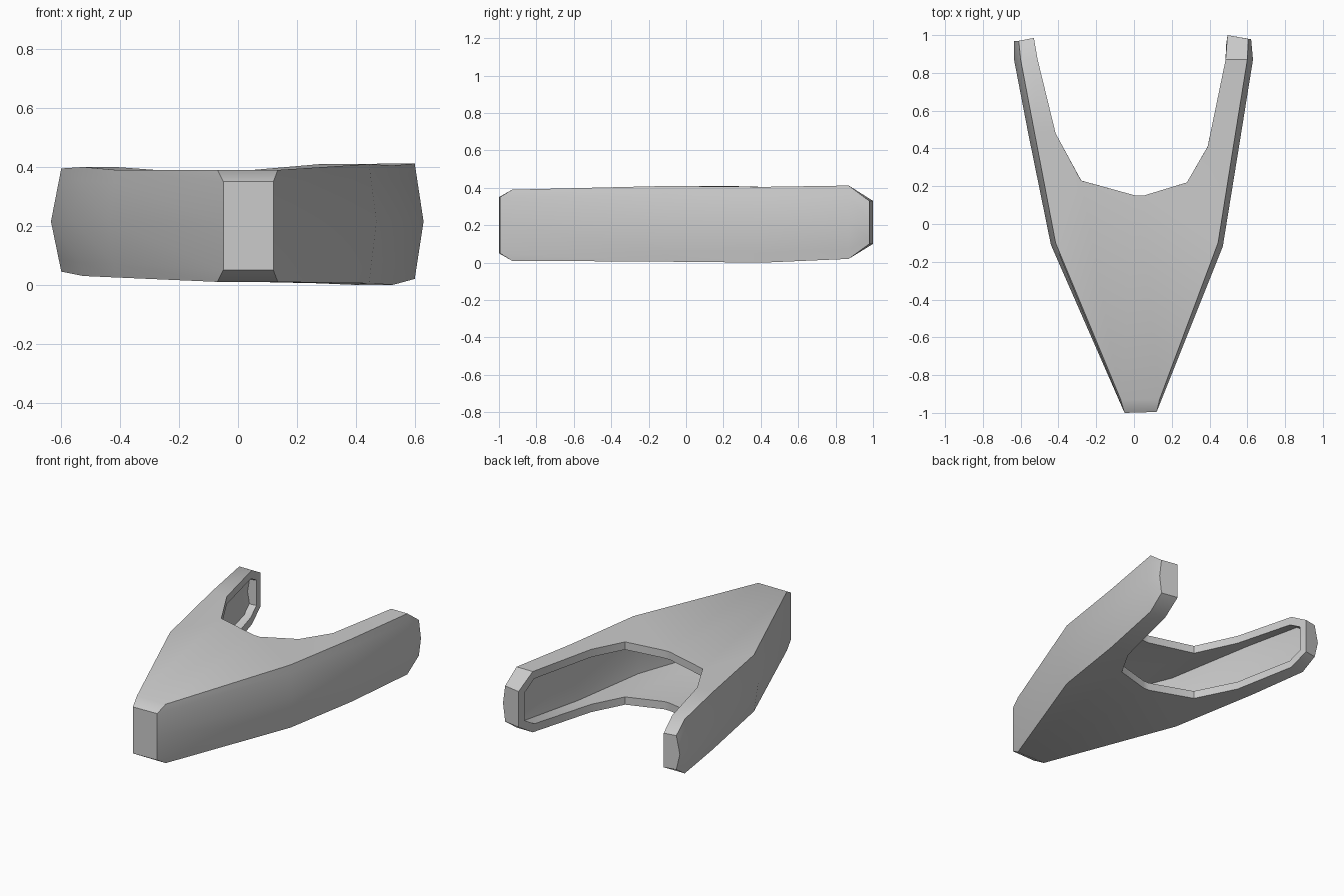
import bpy, bmesh, math
from mathutils import Vector

if "Cube" in bpy.data.objects:
    bpy.data.objects.remove(bpy.data.objects["Cube"])

THICKNESS = 0.05
MID_Z = 0.215

# Stations from the left tip, round the nose, to the right tip:
# inner edge xy, outer edge xy, widest xy, top z, bottom z, is nose
STATIONS = [
    (-.53, .985, -.61, .97, -.635, .97, .33, .11, 0),
    (-.51, .87, -.60, .87, -.635, .87, .395, .045, 0),
    (-.415, .48, -.526, .48, -.560, .48, .40, .03, 0),
    (-.28, .23, -.415, -.10, -.440, -.11, .39, .025, 0),
    (.01, .15, -.07, -.93, -.05, -1.0, .39, .01, 1),
    (.05, .15, .135, -.93, .12, -.995, .39, .01, 1),
    (.28, .22, .445, -.10, .470, -.12, .41, .005, 0),
    (.39, .41, .526, .41, .556, .41, .405, .00, 0),
    (.485, .87, .60, .87, .630, .87, .412, .02, 0),
    (.495, 1.0, .605, .98, .620, .98, .33, .10, 0),
]


def ring(ix, iy, ox, oy, mx, my, zt, zb, nose):
    """Open cross-section: inner top edge, over the outside, inner bottom edge."""
    top, bottom = Vector((ox, oy, zt)), Vector((ox, oy, zb))
    mid = Vector((mx, my, MID_Z))
    if nose:
        upper, lower = Vector((mx, my, zt - .04)), Vector((mx, my, zb + .04))
    else:
        upper, lower = top.lerp(mid, .25), bottom.lerp(mid, .25)
    return [Vector((ix, iy, zt)), top, upper, mid, lower, bottom, Vector((ix, iy, zb))]


# Skin lofted through the stations, open only along the notch
bm = bmesh.new()
rings = [[bm.verts.new(p) for p in ring(*s)] for s in STATIONS]
for a, b in zip(rings, rings[1:]):
    for k in range(len(a) - 1):
        bm.faces.new((a[k], a[k + 1], b[k + 1], b[k]))

# Arm tip ends
bm.faces.new(list(reversed(rings[0])))
bm.faces.new(rings[-1])

mesh = bpy.data.meshes.new("forked_shell")
bm.to_mesh(mesh)
bm.free()
shell = bpy.data.objects.new("forked_shell", mesh)
bpy.context.collection.objects.link(shell)
bpy.context.view_layer.objects.active = shell
shell.select_set(True)

# Wall thickness inward, giving the rim and the hollow inside
wall = shell.modifiers.new("wall", 'SOLIDIFY')
wall.thickness = THICKNESS
wall.offset = -1
wall.use_even_offset = True
bpy.ops.object.modifier_apply(modifier=wall.name)
bpy.ops.object.shade_smooth_by_angle(angle=math.radians(35))
